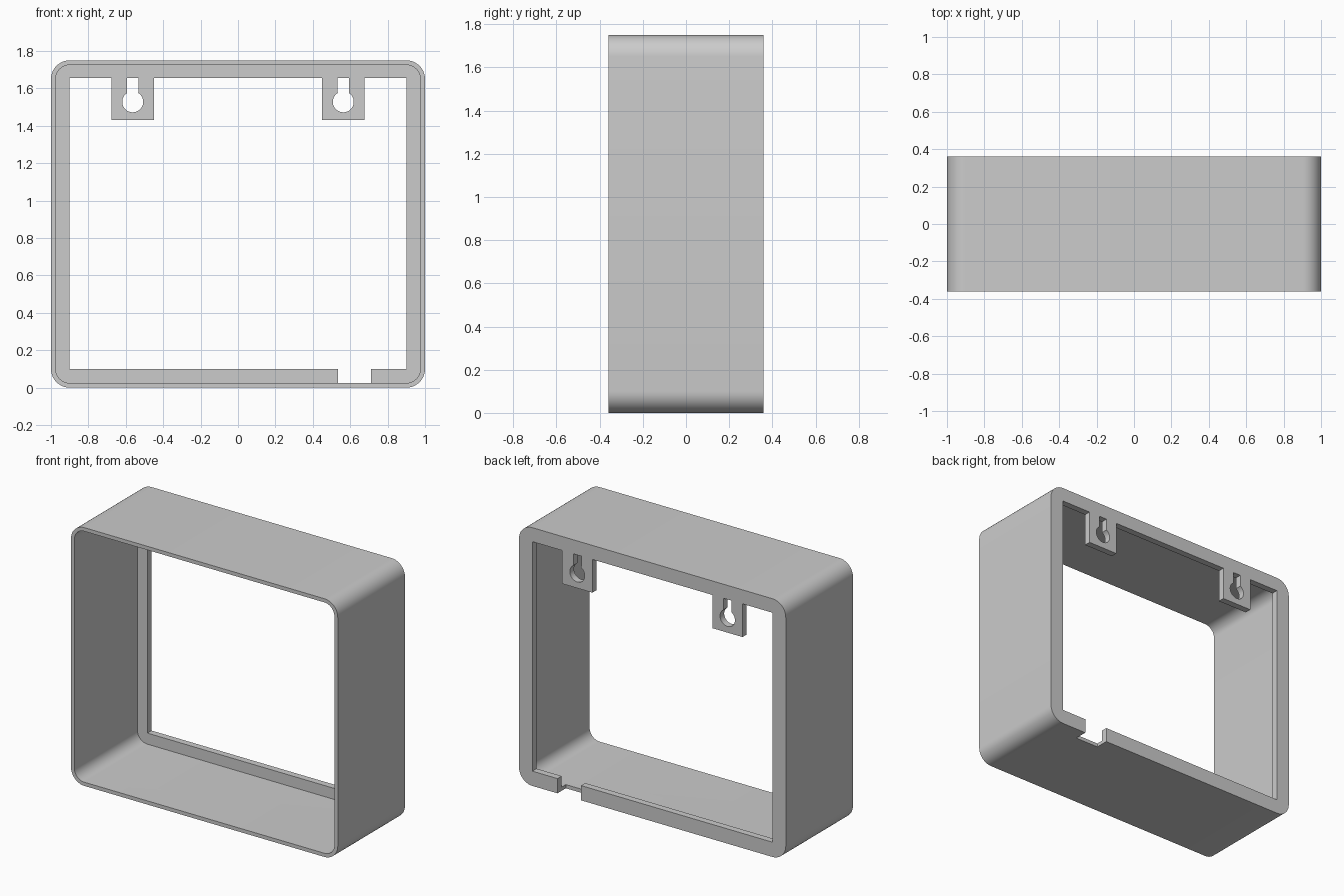
import bpy, bmesh, math

if "Cube" in bpy.data.objects:
    bpy.data.objects.remove(bpy.data.objects["Cube"])

HALF_W, HEIGHT, HALF_D = 1.0, 1.75, 0.36
RADIUS, WALL, LIP = 0.1, 0.025, 0.045     # corner radius, wall and back lip thickness
BACK = HALF_D - LIP
TAB_X, TAB_HALF, TAB_Z, TOP_Z = 0.563, 0.113, 1.43, 1.655


def arc(cx, cz, r, a0, a1, n):
    return [(cx + r * math.cos(math.radians(a0 + (a1 - a0) * i / n)),
             cz + r * math.sin(math.radians(a0 + (a1 - a0) * i / n))) for i in range(n + 1)]


def rounded_rect(x, z0, z1, r):
    pts = []
    for cx, cz, a in ((x - r, z0 + r, -90), (x - r, z1 - r, 0),
                      (r - x, z1 - r, 90), (r - x, z0 + r, 180)):
        pts += arc(cx, cz, r, a, a + 90, 10)
    return pts


def prism(name, outline, y0, y1):
    """Solid made from an x-z outline swept from y0 to y1."""
    bm = bmesh.new()
    face = bm.faces.new([bm.verts.new((x, y0, z)) for x, z in outline])
    ext = bmesh.ops.extrude_face_region(bm, geom=[face])["geom"]
    bmesh.ops.translate(bm, vec=(0, y1 - y0, 0),
                        verts=[v for v in ext if isinstance(v, bmesh.types.BMVert)])
    bmesh.ops.recalc_face_normals(bm, faces=bm.faces)
    mesh = bpy.data.meshes.new(name)
    bm.to_mesh(mesh)
    bm.free()
    obj = bpy.data.objects.new(name, mesh)
    bpy.context.collection.objects.link(obj)
    return obj


def cut(target, cutter):
    cutter.hide_render = True
    mod = target.modifiers.new("cut", 'BOOLEAN')
    mod.operation, mod.solver, mod.object = 'DIFFERENCE', 'EXACT', cutter
    bpy.context.view_layer.objects.active = target
    bpy.ops.object.modifier_apply(modifier=mod.name)
    bpy.data.objects.remove(cutter)


# Outer body
frame = prism("wall_frame", rounded_rect(HALF_W, 0, HEIGHT, RADIUS), -HALF_D, HALF_D)

# Hollow from the front, leaving the back lip
cut(frame, prism("hollow_cutter",
                 rounded_rect(HALF_W - WALL, WALL, HEIGHT - WALL, RADIUS - WALL), -0.5, BACK))

# Back opening, stepping around the two hanging tabs
opening = [(-0.9, 0.1), (0.9, 0.1), (0.9, TOP_Z)]
for cx in (TAB_X, -TAB_X):
    a, b = cx + TAB_HALF, cx - TAB_HALF
    opening += [(a, TOP_Z), (a, TAB_Z), (b, TAB_Z), (b, TOP_Z)]
opening.append((-0.9, TOP_Z))
cut(frame, prism("opening_cutter", opening, BACK - 0.1, 0.5))

# Keyholes: round hole with a narrow slot above
for cx in (TAB_X, -TAB_X):
    keyhole = arc(cx, 1.528, 0.056, 122, 418, 28) + [(cx + 0.03, TOP_Z), (cx - 0.03, TOP_Z)]
    cut(frame, prism("keyhole_cutter", keyhole, BACK - 0.1, 0.5))

# Cable notch through the bottom back edge
cut(frame, prism("notch_cutter",
                 [(0.535, -0.1), (0.712, -0.1), (0.712, 0.15), (0.535, 0.15)],
                 HALF_D - 0.09, 0.5))

# Smooth corners, crisp edges
bpy.ops.object.select_all(action='DESELECT')
frame.select_set(True)
bpy.context.view_layer.objects.active = frame
bpy.ops.object.shade_smooth_by_angle(angle=math.radians(30))
